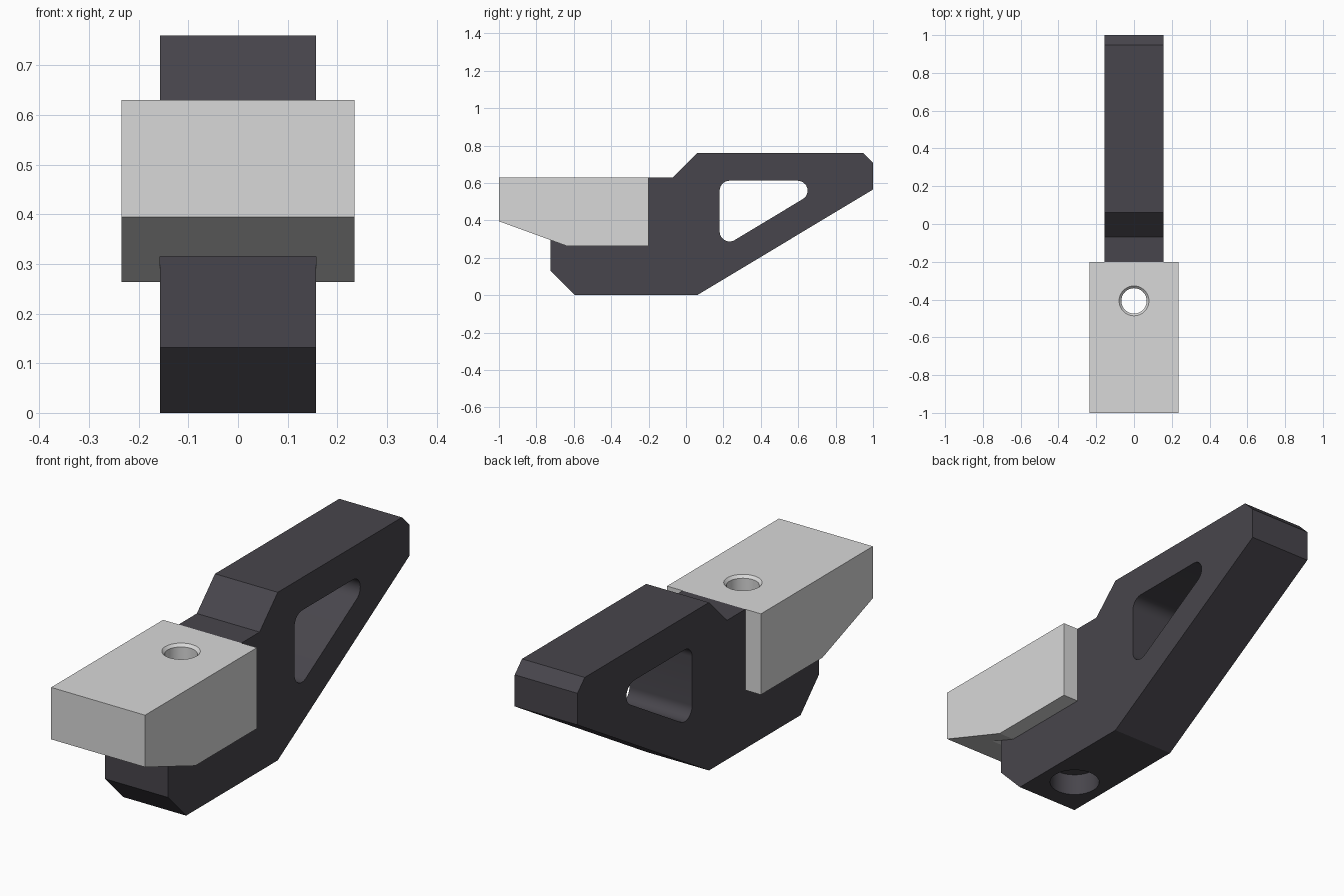
import bpy, bmesh, math
from mathutils import Vector

cube = bpy.data.objects.get("Cube")
if cube:
    bpy.data.objects.remove(cube, do_unlink=True)


def material(name, rgb):
    m = bpy.data.materials.new(name)
    m.use_nodes = True
    m.diffuse_color = (*rgb, 1)
    bsdf = m.node_tree.nodes["Principled BSDF"]
    bsdf.inputs["Base Color"].default_value = (*rgb, 1)
    bsdf.inputs["Roughness"].default_value = 0.6
    return m


def finish(name, bm, mat):
    bmesh.ops.recalc_face_normals(bm, faces=bm.faces)
    mesh = bpy.data.meshes.new(name)
    bm.to_mesh(mesh)
    bm.free()
    mesh.materials.append(mat)
    ob = bpy.data.objects.new(name, mesh)
    bpy.context.collection.objects.link(ob)
    return ob


def extrude_side(name, profile, half, mat):
    """Extrude a (y, z) side profile from -half to +half in x."""
    bm = bmesh.new()
    ends = [[bm.verts.new((x, y, z)) for y, z in profile] for x in (-half, half)]
    for end in ends:
        bm.faces.new(end)
    for i in range(len(profile)):
        a, b = ends
        bm.faces.new((a[i - 1], a[i], b[i], b[i - 1]))
    return finish(name, bm, mat)


def turned(name, rings, y, mat, sides=64):
    """Closed turned solid from (radius, z) rings about a vertical axis."""
    bm = bmesh.new()
    loops = []
    for r, z in rings:
        loops.append([bm.verts.new((r * math.cos(a), y + r * math.sin(a), z))
                      for a in (2 * math.pi * i / sides for i in range(sides))])
    for a, b in zip(loops, loops[1:]):
        for i in range(sides):
            j = (i + 1) % sides
            bm.faces.new((a[i], a[j], b[j], b[i]))
    bm.faces.new(loops[0])
    bm.faces.new(loops[-1])
    return finish(name, bm, mat)


def rounded(corners, r, steps=12):
    """Outline of a convex, counter-clockwise polygon grown by radius r."""
    pts = [Vector(c) for c in corners]
    out = []
    for i, p in enumerate(pts):
        d0, d1 = p - pts[i - 1], pts[(i + 1) % len(pts)] - p
        a0 = math.atan2(-d0.x, d0.y)
        turn = (math.atan2(-d1.x, d1.y) - a0) % (2 * math.pi)
        for k in range(steps + 1):
            a = a0 + turn * k / steps
            out.append((p.x + r * math.cos(a), p.y + r * math.sin(a)))
    return out


def cut(target, cutter):
    cutter.hide_render = True
    mod = target.modifiers.new("cut", 'BOOLEAN')
    mod.operation, mod.solver, mod.object = 'DIFFERENCE', 'EXACT', cutter
    bpy.context.view_layer.objects.active = target
    bpy.ops.object.modifier_apply(modifier=mod.name)
    bpy.data.objects.remove(cutter, do_unlink=True)


dark = material("charcoal", (0.064, 0.060, 0.072))
grey = material("light grey", (0.69, 0.69, 0.69))
HALF, HOLE_Y, HOLE_R, SEAT = 0.157, -0.407, 0.067, 0.315

# Arm: side profile with a seat for the block
arm = extrude_side("arm", [
    (-0.725, 0.132), (-0.595, 0), (0.06, 0), (1, 0.565), (1, 0.708),
    (0.948, 0.76), (0.06, 0.76), (-0.07, 0.63), (-0.2, 0.63),
    (-0.2, SEAT), (-0.725, SEAT)], HALF, dark)

# Triangular window through the arm
window = rounded([(0.233, 0.34), (0.597, 0.559), (0.233, 0.559)], 0.053)
cut(arm, extrude_side("window_cutter", window, 0.4, dark))

# Bolt hole in the arm with a wide counterbore underneath
cut(arm, turned("arm_bore_cutter",
                [(0.108, -0.1), (0.108, 0.1), (HOLE_R, 0.1), (HOLE_R, 0.5)],
                HOLE_Y, dark))

# Clamp block with a sloped nose, grooved below to fit over the arm
block = extrude_side("clamp_block", [
    (-1, 0.395), (-0.64, 0.264), (-0.2, 0.264), (-0.2, 0.63), (-1, 0.63)],
    0.235, grey)
cut(block, extrude_side("groove_cutter", [
    (-0.95, 0.1), (-0.1, 0.1), (-0.1, SEAT), (-0.95, SEAT)], HALF, grey))

# Chamfered bolt hole in the block
cut(block, turned("block_bore_cutter",
                  [(HOLE_R, 0.1), (HOLE_R, 0.618), (0.079, 0.63), (0.079, 0.8)],
                  HOLE_Y, grey))

# Smooth the round walls, keep the edges crisp
for ob in (arm, block):
    bpy.ops.object.select_all(action='DESELECT')
    ob.select_set(True)
    bpy.context.view_layer.objects.active = ob
    bpy.ops.object.shade_smooth_by_angle(angle=math.radians(15))
